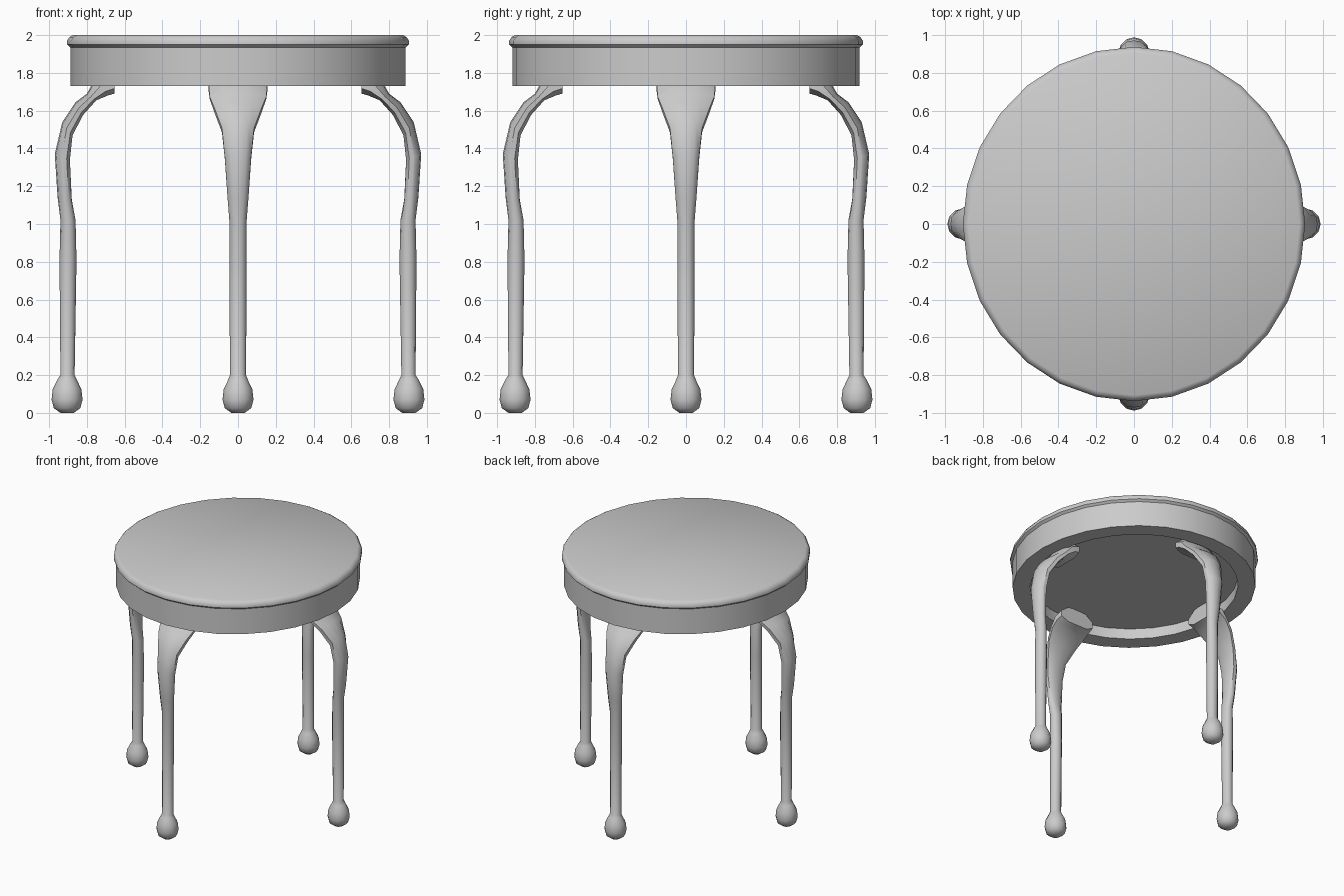
import bpy, bmesh, math
from mathutils import Vector

cube = bpy.data.objects.get("Cube")
if cube:
    bpy.data.objects.remove(cube)

grey = bpy.data.materials.new("plain grey")
grey.use_nodes = True
colour = (0.6, 0.6, 0.6, 1)
grey.diffuse_color = colour
grey.node_tree.nodes["Principled BSDF"].inputs["Base Color"].default_value = colour


def loft(name, rings, angle):
    """Skin a list of equal rings, cap both ends and smooth the soft edges."""
    bm = bmesh.new()
    loops = [[bm.verts.new(p) for p in ring] for ring in rings]
    n = len(loops[0])
    for a, b in zip(loops, loops[1:]):
        for i in range(n):
            j = (i + 1) % n
            bm.faces.new((a[i], a[j], b[j], b[i]))
    bm.faces.new(loops[0])
    bm.faces.new(loops[-1])
    bmesh.ops.recalc_face_normals(bm, faces=bm.faces)
    mesh = bpy.data.meshes.new(name)
    bm.to_mesh(mesh)
    bm.free()
    mesh.materials.append(grey)
    obj = bpy.data.objects.new(name, mesh)
    bpy.context.collection.objects.link(obj)
    bpy.ops.object.select_all(action="DESELECT")
    obj.select_set(True)
    bpy.context.view_layer.objects.active = obj
    bpy.ops.object.shade_smooth_by_angle(angle=math.radians(angle))
    return obj


# Seat: slightly oval, with a rolled lip, an apron and a recessed underside
SIDES = 28
profile = [(0.875, 2), (0.892, 1.99), (0.905, 1.97), (0.905, 1.95),
           (0.888, 1.935), (0.888, 1.73), (0.76, 1.73), (0.76, 1.815)]
seat_rings = []
for r, z in profile:
    turn = [2 * math.pi * i / SIDES for i in range(SIDES)]
    seat_rings.append([(r * math.cos(t), 1.035 * r * math.sin(t), z) for t in turn])
loft("seat", seat_rings, 40)

# Leg stations: outer (r, z), inner (r, z), half width, roundness
stations = [
    ((0.655, 1.82), (0.655, 1.69), 0.15, 0),
    ((0.75, 1.78), (0.69, 1.68), 0.155, 0),
    ((0.80, 1.69), (0.75, 1.655), 0.15, 0),
    ((0.86, 1.645), (0.82, 1.577), 0.125, 0),
    ((0.93, 1.54), (0.876, 1.47), 0.085, 0),
    ((0.97, 1.37), (0.89, 1.34), 0.07, 0),
    ((0.955, 1.14), (0.88, 1.13), 0.055, 0.3),
    ((0.94, 1.02), (0.86, 1.02), 0.046, 1),
    ((0.945, 0.81), (0.855, 0.81), 0.045, 1),
    ((0.94, 0.2), (0.865, 0.2), 0.043, 1),
]
# Ball foot
for r, z in [(0.052, 0.175), (0.076, 0.125), (0.082, 0.07), (0.07, 0.025), (0.035, 0)]:
    stations.append(((0.905 + r, z), (0.905 - r, z), r, 1))


def section(outer, inner, half, roundness):
    """Cross-section running from a flat-sided D to a circle."""
    o, i = Vector((outer[0], 0, outer[1])), Vector((inner[0], 0, inner[1]))
    points = []
    for k in range(12):
        c, s = math.cos(k * math.pi / 6), math.sin(k * math.pi / 6)
        big = max(abs(c), abs(s))
        u, v = c / big, s / big
        if c > 0.1:
            u -= 0.45 * v * v       # bowed outer face
        u += (c - u) * roundness
        v += (s - v) * roundness
        p = o.lerp(i, (1 - u) / 2)
        points.append(Vector((p.x, half * v, p.z)))
    return points


rings = [section(*s) for s in stations]
for k, name in enumerate(["left_leg", "back_leg", "right_leg", "front_leg"]):
    leg = loft(name, rings, 45)
    leg.rotation_euler.z = k * math.pi / 2
